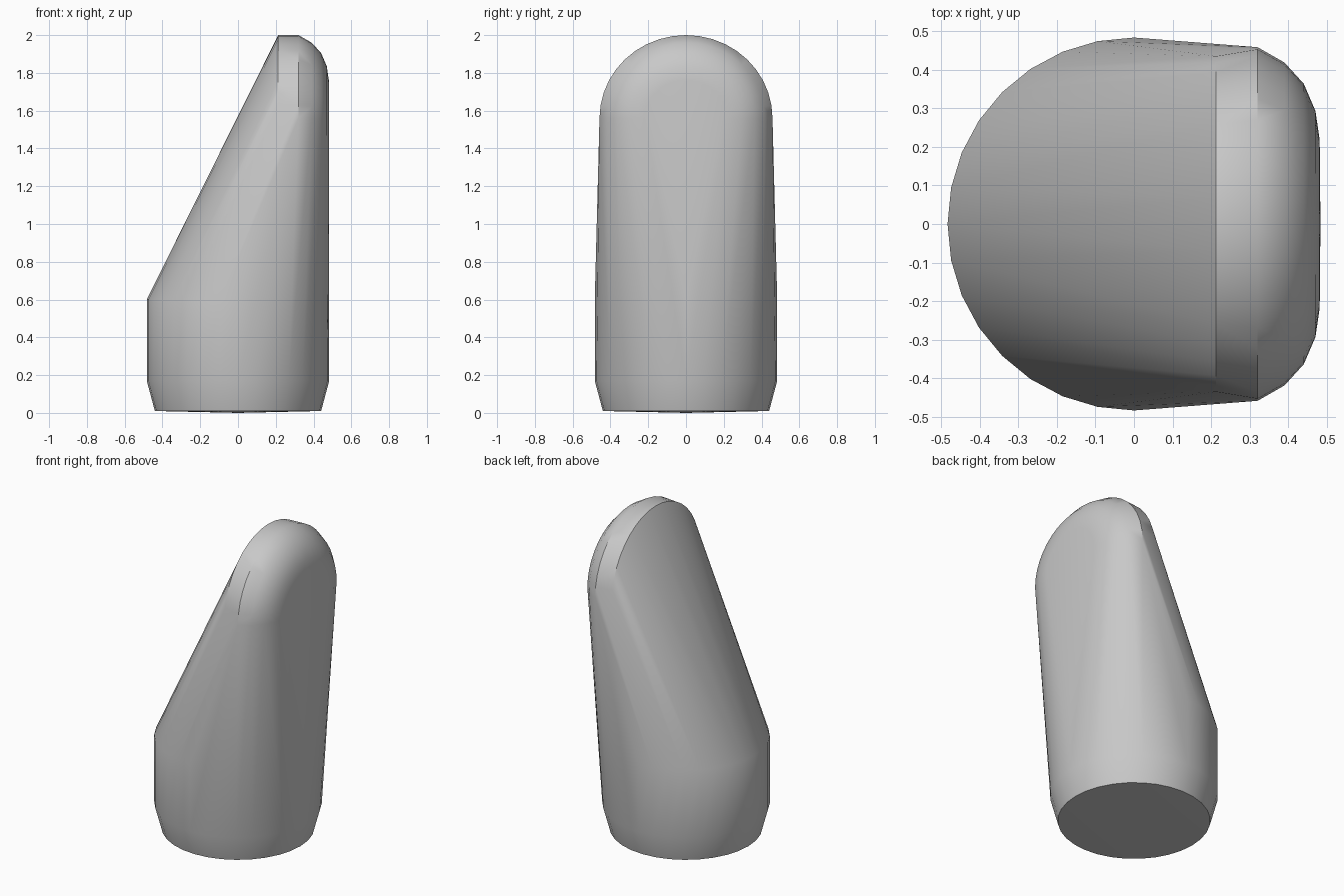
import bpy, bmesh
from math import sin, cos, pi, radians

cube = bpy.data.objects.get("Cube")
if cube:
    bpy.data.objects.remove(cube, do_unlink=True)

grey = bpy.data.materials.new("plain grey")
grey.use_nodes = True
colour = (0.58, 0.58, 0.58, 1)
grey.diffuse_color = colour
grey.node_tree.nodes["Principled BSDF"].inputs["Base Color"].default_value = colour

bm = bmesh.new()


def ring(radius, z, count=32):
    """Horizontal circle of the round foot."""
    for i in range(count):
        a = 2 * pi * i / count
        bm.verts.new((radius * cos(a), radius * sin(a), z))


def arch(x, half_width, height, count=20):
    """Upright half ellipse across the rounded head."""
    for i in range(count + 1):
        a = pi * i / count
        bm.verts.new((x, half_width * cos(a), 1.56 + height * sin(a)))


# Round foot with a bevelled lower rim and a faintly bulged underside
bm.verts.new((0, 0, 0))
ring(0.44, 0.01)
ring(0.483, 0.17)
ring(0.483, 0.60)

# Rounded head: crisp rear arch, then a soft shoulder down to the flat side
arch(0.213, 0.44, 0.44)
for x, inset in [(0.32, 0), (0.39, 0.04), (0.44, 0.095), (0.47, 0.165), (0.481, 0.24)]:
    arch(x, 0.458 - inset, 0.44 - inset)

# Stretch one skin over foot and head
hull = bmesh.ops.convex_hull(bm, input=bm.verts[:])
loose = {e for e in hull["geom_interior"] + hull["geom_unused"]
         if isinstance(e, bmesh.types.BMVert)}
bmesh.ops.delete(bm, geom=list(loose), context="VERTS")
bmesh.ops.recalc_face_normals(bm, faces=bm.faces[:])

mesh = bpy.data.meshes.new("slanted_body")
bm.to_mesh(mesh)
bm.free()
mesh.materials.append(grey)
body = bpy.data.objects.new("slanted_body", mesh)
bpy.context.collection.objects.link(body)

# Smooth skin, sharp rear arch and bottom rim
bpy.ops.object.select_all(action="DESELECT")
body.select_set(True)
bpy.context.view_layer.objects.active = body
bpy.ops.object.shade_smooth_by_angle(angle=radians(32))
